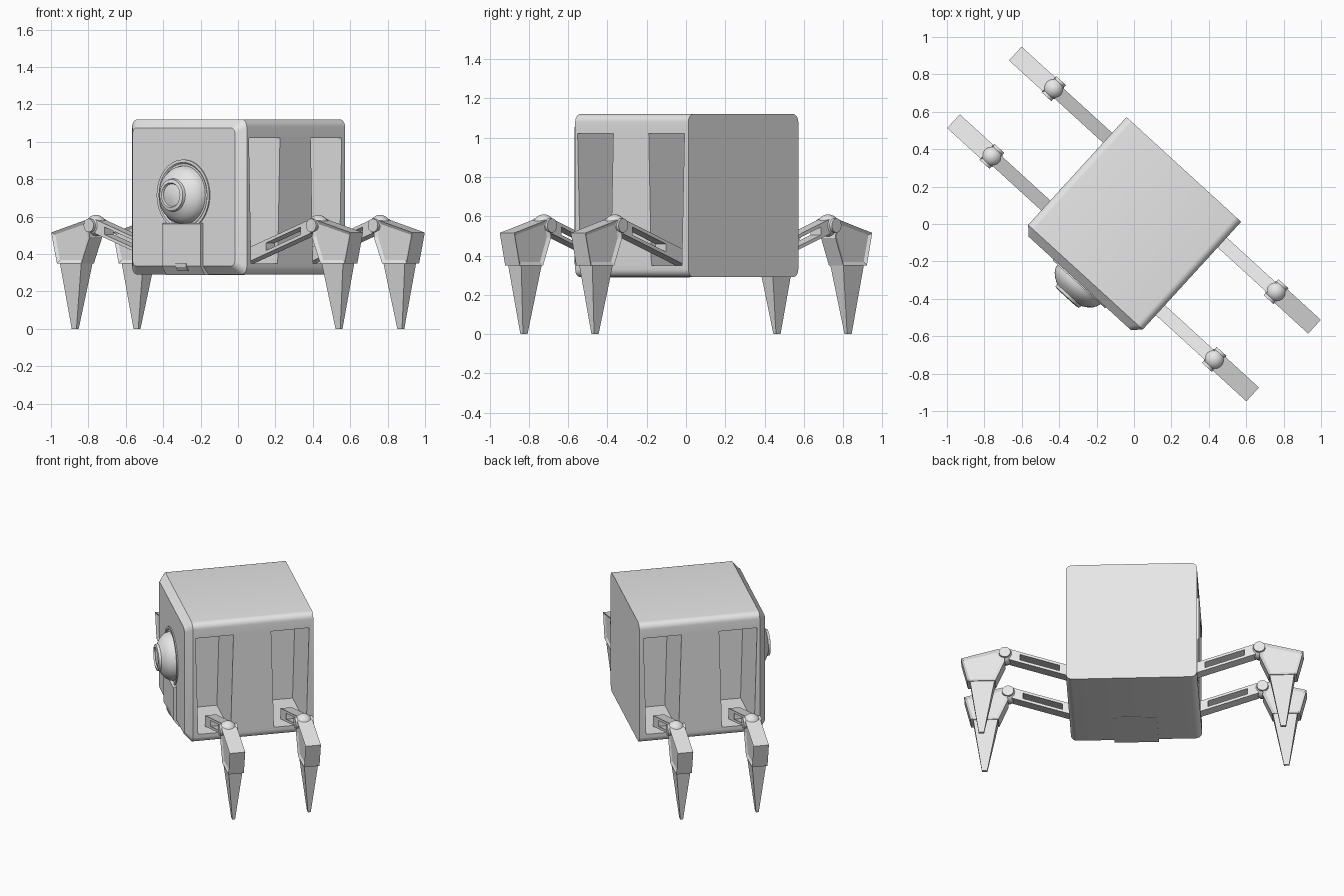
import bpy, bmesh, math
from mathutils import Matrix, Vector

if "Cube" in bpy.data.objects:
    bpy.data.objects.remove(bpy.data.objects["Cube"], do_unlink=True)

# The whole machine is turned about z
TURN = Matrix.Rotation(math.radians(-42.4), 4, 'Z')

grey = bpy.data.materials.new("plain_grey")
grey.use_nodes = True
grey.diffuse_color = (0.8, 0.8, 0.8, 1)
grey.node_tree.nodes["Principled BSDF"].inputs["Base Color"].default_value = (0.8, 0.8, 0.8, 1)


def loft(bm, rings):
    """Skin a list of equal rings and cap both ends; returns the caps."""
    loops = [[bm.verts.new(p) for p in ring] for ring in rings]
    n = len(loops[0])
    for a, b in zip(loops, loops[1:]):
        for i in range(n):
            j = (i + 1) % n
            bm.faces.new((a[i], a[j], b[j], b[i]))
    return [bm.faces.new(loops[0][::-1]), bm.faces.new(loops[-1])]


def plate(bm, points, cy, side=1):
    """Side profile of (x, z, half width), widened along y."""
    return loft(bm, [[(side * x, cy + s * w, z) for x, z, w in points] for s in (-1, 1)])


def finish(name, bm, smooth=True):
    bmesh.ops.recalc_face_normals(bm, faces=bm.faces[:])
    bm.transform(TURN)
    mesh = bpy.data.meshes.new(name)
    bm.to_mesh(mesh)
    bm.free()
    mesh.materials.append(grey)
    obj = bpy.data.objects.new(name, mesh)
    bpy.context.collection.objects.link(obj)
    if smooth:
        shade(obj)
    return obj


def shade(obj):
    bpy.ops.object.select_all(action='DESELECT')
    obj.select_set(True)
    bpy.context.view_layer.objects.active = obj
    bpy.ops.object.shade_smooth_by_angle(angle=math.radians(30))


def rounded_square(half, radius, y, cz=0.705, steps=6):
    ring = []
    for q in range(4):
        a0 = q * math.pi / 2
        cx = (half - radius) * (1 if q in (0, 3) else -1)
        dz = (half - radius) * (1 if q in (0, 1) else -1)
        for k in range(steps + 1):
            a = a0 + k / steps * math.pi / 2
            ring.append((cx + radius * math.cos(a), y, cz + dz + radius * math.sin(a)))
    return ring


# Body: rounded square section, chamfered at the front
bm = bmesh.new()
loft(bm, [rounded_square(0.415, 0.04, 0.395),
          rounded_square(0.415, 0.04, -0.385),
          rounded_square(0.37, 0.03, -0.43)])
body = finish("body", bm, False)

# Four tapered leg bays cut into the sides
bm = bmesh.new()
for side in (-1, 1):
    for cy in (-0.245, 0.245):
        bay = [(-0.123, 1.02), (0.123, 1.02), (0.105, 0.35), (-0.105, 0.35)]
        loft(bm, [[(side * x, cy + y, z) for y, z in bay] for x in (0.015, 0.5)])
cutter = finish("bay_cutter", bm, False)
cutter.hide_render = True
mod = body.modifiers.new("bays", 'BOOLEAN')
mod.operation = 'DIFFERENCE'
mod.solver = 'EXACT'
mod.object = cutter
bpy.context.view_layer.objects.active = body
bpy.ops.object.modifier_apply(modifier=mod.name)
bpy.data.objects.remove(cutter, do_unlink=True)
shade(body)

# Eye: turned profile of (radius, y) with rim, groove, dome and lens
PROFILE = [(0.19, -0.42), (0.19, -0.437), (0.175, -0.437), (0.168, -0.431), (0.157, -0.431),
           (0.152, -0.455), (0.138, -0.478), (0.115, -0.498), (0.088, -0.514),
           (0.084, -0.53), (0.066, -0.534), (0.06, -0.524), (0.03, -0.532), (0.002, -0.534)]
bm = bmesh.new()
SEG = 48
loft(bm, [[(r * math.cos(t), y, 0.715 + r * math.sin(t))
           for t in (2 * math.pi * i / SEG for i in range(SEG))] for r, y in PROFILE])
finish("eye", bm)

# Chin plate wrapping from the front to the underside
bm = bmesh.new()
chin = [(-0.42, 0.57), (-0.45, 0.56), (-0.45, 0.335), (-0.415, 0.287),
        (-0.1, 0.287), (-0.1, 0.3), (-0.36, 0.32)]
loft(bm, [[(x, y, z) for y, z in chin] for x in (-0.14, 0.14)])
finish("chin_plate", bm, False)
bm = bmesh.new()
tab = [(-0.44, 0.348), (-0.456, 0.348), (-0.454, 0.33), (-0.437, 0.308), (-0.42, 0.31)]
loft(bm, [[(x, y, z) for y, z in tab] for x in (-0.038, 0.038)])
finish("chin_latch", bm, False)


def rise(x):
    """Height of the link's centre line."""
    return 0.385 + 0.34 * (x - 0.3)


def slab(x0, x1, low, high, w):
    return [(x0, rise(x0) + low, w), (x1, rise(x1) + low, w),
            (x1, rise(x1) + high, w), (x0, rise(x0) + high, w)]


BLOCK = [(0.84, 0.58), (1.083, 0.515), (1.042, 0.35), (0.865, 0.35), (0.805, 0.49), (0.812, 0.54)]
CLAW = [(1.025, 0.352, 0.045), (0.87, 0.352, 0.045), (0.938, 0, 0.009), (0.972, 0, 0.009)]


def leg(name, side, cy):
    # Link: open frame of two rails and two ends
    bm = bmesh.new()
    for x0, x1, low, high in ((0.3, 0.78, 0.02, 0.038), (0.3, 0.78, -0.038, -0.02),
                              (0.3, 0.46, -0.02, 0.02), (0.71, 0.78, -0.02, 0.02)):
        plate(bm, slab(x0, x1, low, high, 0.036), cy, side)
    finish(name + "_link", bm, False)

    # Knee: ball with a hinge pin across it
    bm = bmesh.new()
    at = Matrix.Translation(Vector((side * 0.805, cy, 0.553)))
    bmesh.ops.create_uvsphere(bm, u_segments=24, v_segments=14, radius=0.056, matrix=at)
    bmesh.ops.create_cone(bm, cap_ends=True, segments=24, radius1=0.036, radius2=0.036,
                          depth=0.116, matrix=at @ Matrix.Rotation(math.pi / 2, 4, 'X'))
    finish(name + "_knee", bm)

    # Foot: block with sunken side panels, and a tapered claw
    bm = bmesh.new()
    caps = plate(bm, [(x, z, 0.05) for x, z in BLOCK], cy, side)
    bmesh.ops.recalc_face_normals(bm, faces=bm.faces[:])
    bmesh.ops.inset_individual(bm, faces=caps, thickness=0.022, depth=-0.01)
    finish(name + "_foot", bm, False)
    bm = bmesh.new()
    plate(bm, CLAW, cy, side)
    finish(name + "_claw", bm, False)


for side, lr in ((1, "left"), (-1, "right")):
    for cy, fb in ((-0.245, "front"), (0.245, "back")):
        leg(fb + "_" + lr + "_leg", side, cy)
